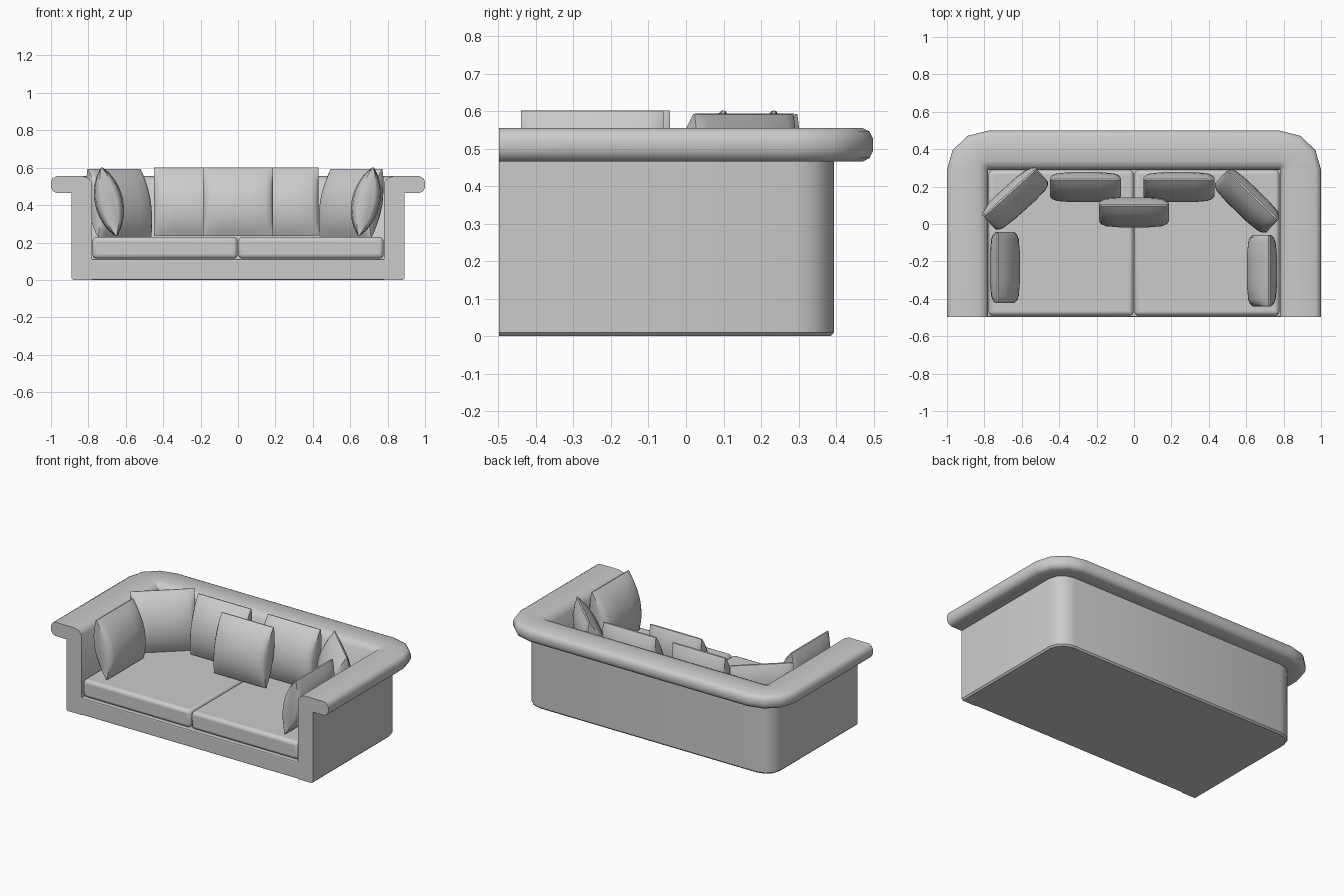
import bpy, math
from math import radians, cos, sin

if "Cube" in bpy.data.objects:
    bpy.data.objects.remove(bpy.data.objects["Cube"])


def make(name, verts, faces, angle=40):
    mesh = bpy.data.meshes.new(name)
    mesh.from_pydata(verts, [], faces)
    obj = bpy.data.objects.new(name, mesh)
    bpy.context.collection.objects.link(obj)
    bpy.ops.object.select_all(action='DESELECT')
    obj.select_set(True)
    bpy.context.view_layer.objects.active = obj
    bpy.ops.object.mode_set(mode='EDIT')
    bpy.ops.mesh.select_all(action='SELECT')
    bpy.ops.mesh.normals_make_consistent(inside=False)
    bpy.ops.object.mode_set(mode='OBJECT')
    bpy.ops.object.shade_smooth_by_angle(angle=radians(angle))
    return obj


def loft(name, rings, angle=40):
    # Skin a row of equal closed rings and cap both ends
    n = len(rings[0])
    verts = [v for r in rings for v in r]
    faces = [(k * n + i, k * n + (i + 1) % n, (k + 1) * n + (i + 1) % n, (k + 1) * n + i)
             for k in range(len(rings) - 1) for i in range(n)]
    faces += [tuple(range(n))[::-1], tuple(range(len(verts) - n, len(verts)))]
    return make(name, verts, faces, angle)


def box(name, lo, hi, bevel, segments):
    xs, ys, zs = zip(lo, hi)
    rings = [[(x, ys[0], zs[0]), (x, ys[1], zs[0]), (x, ys[1], zs[1]), (x, ys[0], zs[1])] for x in xs]
    obj = loft(name, rings)
    mod = obj.modifiers.new("bevel", 'BEVEL')
    mod.width, mod.segments = bevel, segments
    bpy.ops.object.modifier_apply(modifier=mod.name)
    bpy.ops.object.shade_smooth_by_angle(angle=radians(40))
    return obj


# Arms and back: overhanging rim profile (outward offset, height) swept round a U
profile = [(0, 0), (0.10, 0), (0.11, 0.01), (0.11, 0.465), (0.19, 0.465), (0.21, 0.475),
           (0.22, 0.495), (0.22, 0.525), (0.21, 0.545), (0.19, 0.555), (0.05, 0.555),
           (0.02, 0.545), (0, 0.52)]
IX, IY = 0.78, 0.29
path = [(IX, -0.498, 0)] + [(IX, IY, a) for a in (0, 30, 60, 90)]
path += [(-x, y, 180 - a) for x, y, a in reversed(path)]
loft("arms_and_back", [[(x + d * cos(radians(a)), y + 0.95 * d * sin(radians(a)), z)
                        for d, z in profile] for x, y, a in path])

# Base platform and two seat cushions
box("base", (-0.79, -0.498, 0), (0.79, 0.30, 0.112), 0.008, 2)
for side, x0 in (("left", -0.778), ("right", 0.002)):
    box("seat_cushion_" + side, (x0, -0.49, 0.114), (x0 + 0.776, 0.288, 0.23), 0.022, 3)


def pillow(name, x, y, turn, tilt, z=0.418, w=0.19, h=0.187, t=0.076):
    # Lens-shaped section, slimmer towards its two side edges
    rings = []
    for u, s in ((-1, 0.5), (-0.93, 0.75), (-0.8, 0.9), (-0.4, 1), (0.4, 1), (0.8, 0.9), (0.93, 0.75), (1, 0.5)):
        vs = [-1 + i / 5 for i in range(11)]
        half = [(v, s * t * (0.06 + 0.94 * (1 - v * v) ** 0.85)) for v in vs]
        rings.append([(u * w, -d, v * h) for v, d in half] +
                     [(u * w, d, v * h) for v, d in reversed(half)])
    obj = loft(name, rings, 45)
    obj.location = (x, y, z)
    obj.rotation_euler = (radians(-tilt), 0, radians(turn))


# Six scatter pillows leaning on the back and arms
pillow("back_pillow_left", -0.26, 0.197, 0, 12)
pillow("back_pillow_right", 0.24, 0.197, 0, 12)
pillow("front_pillow", 0, 0.062, 0, 12, w=0.186)
pillow("corner_pillow_left", -0.635, 0.137, 42, 13, z=0.41)
pillow("corner_pillow_right", 0.605, 0.123, -44, 13, z=0.41)
pillow("arm_pillow_left", -0.69, -0.233, 90, 12)
pillow("arm_pillow_right", 0.684, -0.25, -90, 12)
